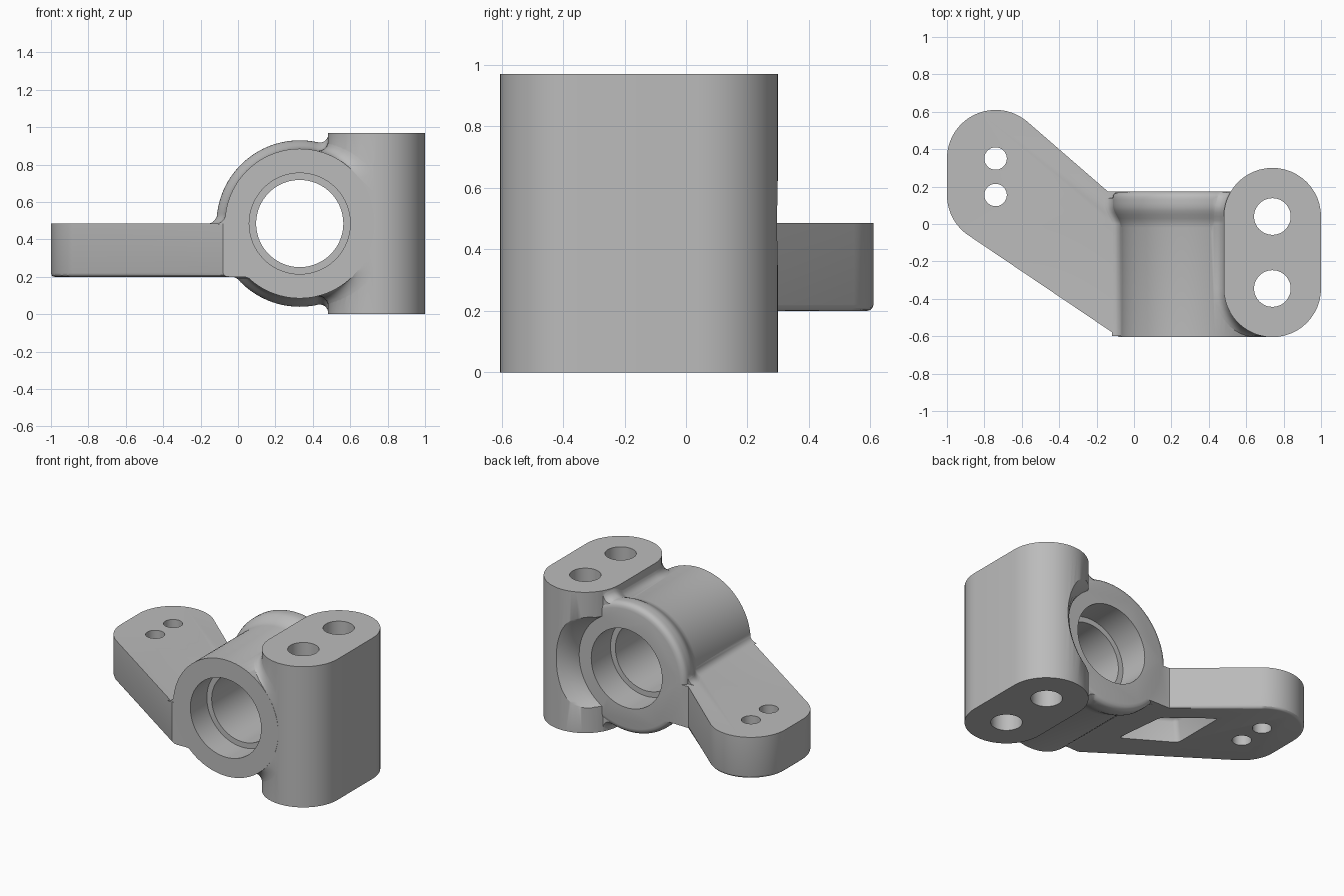
import bpy, bmesh, math
from mathutils import Vector

if "Cube" in bpy.data.objects:
    bpy.data.objects.remove(bpy.data.objects["Cube"])

grey = bpy.data.materials.new("cast_grey")
grey.use_nodes = True
colour = (0.5, 0.5, 0.5, 1)
grey.diffuse_color = colour
grey.node_tree.nodes["Principled BSDF"].inputs["Base Color"].default_value = colour

CX, CZ = 0.33, 0.485                 # tube axis, running along y
FRONT, BACK = -0.605, 0.175          # tube ends
BX, BR, BY0, BY1 = 0.74, 0.26, -0.345, 0.04   # boss stadium


def finish(name, bm):
    bmesh.ops.recalc_face_normals(bm, faces=bm.faces)
    if bm.calc_volume(signed=True) < 0:
        bmesh.ops.reverse_faces(bm, faces=bm.faces)
    mesh = bpy.data.meshes.new(name)
    bm.to_mesh(mesh)
    bm.free()
    mesh.materials.append(grey)
    ob = bpy.data.objects.new(name, mesh)
    bpy.context.collection.objects.link(ob)
    return ob


def loft(bm, rings):
    """Closed solid through equal-length rings of points."""
    loops = [[bm.verts.new(p) for p in r] for r in rings]
    n = len(loops[0])
    for a, b in zip(loops, loops[1:]):
        for i in range(n):
            bm.faces.new((a[i], a[(i + 1) % n], b[(i + 1) % n], b[i]))
    bm.faces.new(loops[0][::-1])
    bm.faces.new(loops[-1])


def prism(name, outline, z0, z1):
    bm = bmesh.new()
    loft(bm, [[(x, y, z) for x, y in outline] for z in (z0, z1)])
    return finish(name, bm)


def lathe(name, profile, n=96):
    """Solid of (radius, y) rings around the tube axis."""
    bm = bmesh.new()
    loft(bm, [[(CX + r * math.cos(math.tau * i / n), y, CZ + r * math.sin(math.tau * i / n))
               for i in range(n)] for r, y in profile])
    return finish(name, bm)


def arc(x, y, r, a0, a1, n=24):
    return [(x + r * math.cos(math.radians(a0 + (a1 - a0) * i / n)),
             y + r * math.sin(math.radians(a0 + (a1 - a0) * i / n))) for i in range(n + 1)]


def volume(mesh):
    bm = bmesh.new()
    bm.from_mesh(mesh)
    result = bm.calc_volume(signed=True)
    bm.free()
    return result


def combine(ob, other, operation):
    """Boolean, retried with a second solver if the solid collapses."""
    before = ob.data.copy()
    old = volume(before)
    bpy.context.view_layer.objects.active = ob
    for solver in ('EXACT', 'MANIFOLD'):
        mod = ob.modifiers.new("join", 'BOOLEAN')
        mod.operation, mod.solver, mod.object = operation, solver, other
        bpy.ops.object.modifier_apply(modifier=mod.name)
        if volume(ob.data) > old * (0.99 if operation == 'UNION' else 0.6):
            bpy.data.objects.remove(other)
            return
        ob.data = before.copy()
    if operation == 'DIFFERENCE':
        bpy.data.objects.remove(other)


def tube_radius(y):
    """Outer radius: straight, flaring to a rounded collar at the back."""
    if y > 0.135:
        return 0.405 + math.sqrt(max(0, 0.04 ** 2 - (y - 0.135) ** 2))
    t = min(1, max(0, (y + 0.02) / 0.12))
    return 0.40 + 0.045 * t * t * (3 - 2 * t)


def fillet(name, stations, centre_of, wall_of, f=0.05):
    """Concave strip between the tube and a wall, lofted along y."""
    rings = []
    axis, to_wall = Vector((CX, CZ)), Vector(wall_of)
    for y in stations:
        R = tube_radius(y)
        c = Vector(centre_of(y, R, f))
        to_tube = (axis - c).normalized()
        a = math.atan2(to_tube.y, to_tube.x)
        side = to_tube.x * to_wall.y - to_tube.y * to_wall.x
        turn = math.atan2(side, to_tube.dot(to_wall))
        pts = [c + f * Vector((math.cos(a + turn * i / 8), math.sin(a + turn * i / 8))) for i in range(9)]
        pts[0] += to_tube * 0.003
        pts[-1] += to_wall * 0.003
        # buried corner, just inside both the tube and the wall
        corner = c + (to_tube + to_wall).normalized() * f / math.cos(turn / 2)
        along = (to_tube - to_wall * to_tube.dot(to_wall)).normalized()
        gap = (corner - axis).length - R
        pts.append(corner + along * (1.7 * gap + 0.03) + to_wall * 0.01)
        rings.append([(p.x, y, p.y) for p in pts])
    bm = bmesh.new()
    loft(bm, rings)
    return finish(name, bm)


# Bearing tube with flared collar
ys = [FRONT, -0.02] + [0.01 + 0.02 * i for i in range(7)] + [0.145, 0.155, 0.165, 0.171, BACK]
body = lathe("bracket_body", [(tube_radius(y), y) for y in ys])

# Double-hole clamp boss, relieved behind the bore
boss = prism("clamp_boss", arc(BX, BY1, BR, 0, 180) + arc(BX, BY0, BR, 180, 360), 0, 0.97)
relief = lathe("bore_relief", [(0.36, BACK - 0.005), (0.375, 0.21), (0.42, 0.27), (0.48, 0.32)])
combine(boss, relief, 'DIFFERENCE')

# Steering arm with rounded lower edge
outline = (arc(-0.74, 0.35, 0.26, 49, 180) + arc(-0.74, 0.155, 0.26, 180, 235.4)
           + [(-0.08, -0.604), (CX, -0.59), (CX, 0.165), (-0.14, 0.174)])
arm = prism("lever_arm", outline, 0.20, 0.485)
bm = bmesh.new()
bm.from_mesh(arm.data)
low = [e for e in bm.edges if all(v.co.z < 0.21 and v.co.x < 0 for v in e.verts)]
bmesh.ops.bevel(bm, geom=low, offset=0.02, segments=3, profile=0.5, affect='EDGES')
bm.to_mesh(arm.data)
bm.free()

# Tapered pocket under the arm
corners = [Vector(p) for p in ((-0.13, -0.32), (-0.46, -0.12), (-0.46, 0.28), (-0.17, 0.05))]
mid = sum(corners, Vector((0, 0))) / 4
bm = bmesh.new()
loft(bm, [[(*(mid + (p - mid) * s), z) for p in corners] for s, z in ((1, 0.18), (0.75, 0.35))])
bmesh.ops.bevel(bm, geom=[e for e in bm.edges if any(v.co.z > 0.3 for v in e.verts)],
                offset=0.025, segments=3, profile=0.5, affect='EDGES')
combine(arm, finish("arm_pocket", bm), 'DIFFERENCE')


# Blends where the parts meet
def boss_centre(sign):
    def centre(y, R, f):
        d = max(0, y - BY1, BY0 - y)
        x = BX - math.sqrt(BR * BR - d * d) - f
        return x, CZ + sign * math.sqrt((R + f) ** 2 - (x - CX) ** 2)
    return centre


def arm_centre(wall_z, sign):
    def centre(y, R, f):
        z = wall_z + sign * f
        return CX - math.sqrt((R + f) ** 2 - (z - CZ) ** 2), z
    return centre


back_ys = [0.02 * i for i in range(8)]
boss_ys = [BY0 - BR * math.cos(math.radians(5 + 8.5 * i)) for i in range(11)] + back_ys + [0.155, 0.168]
arm_ys = [-0.6] + back_ys
blends = [fillet("boss_blend", boss_ys, boss_centre(s), (1, 0)) for s in (1, -1)]
blends.append(fillet("arm_blend_top", arm_ys, arm_centre(0.485, 1), (0, -1)))
blends.append(fillet("arm_blend_bottom", arm_ys, arm_centre(0.20, -1), (0, 1)))

for part in [boss, arm] + blends:
    combine(body, part, 'UNION')

# Stepped bore and bolt holes
bore = [(0.27, -0.7), (0.27, -0.425), (0.233, -0.425), (0.233, -0.035), (0.27, -0.035), (0.27, 0.5)]
combine(body, lathe("bore_cutter", bore), 'DIFFERENCE')
for x, y, r in ((BX, BY1, 0.098), (BX, BY0, 0.098), (-0.74, 0.35, 0.06), (-0.74, 0.155, 0.06)):
    combine(body, prism("hole_cutter", arc(x, y, r, 0, 352.5, 47), -0.1, 1.1), 'DIFFERENCE')

bpy.ops.object.select_all(action='DESELECT')
body.select_set(True)
bpy.context.view_layer.objects.active = body
bpy.ops.object.shade_smooth_by_angle(angle=math.radians(30))
